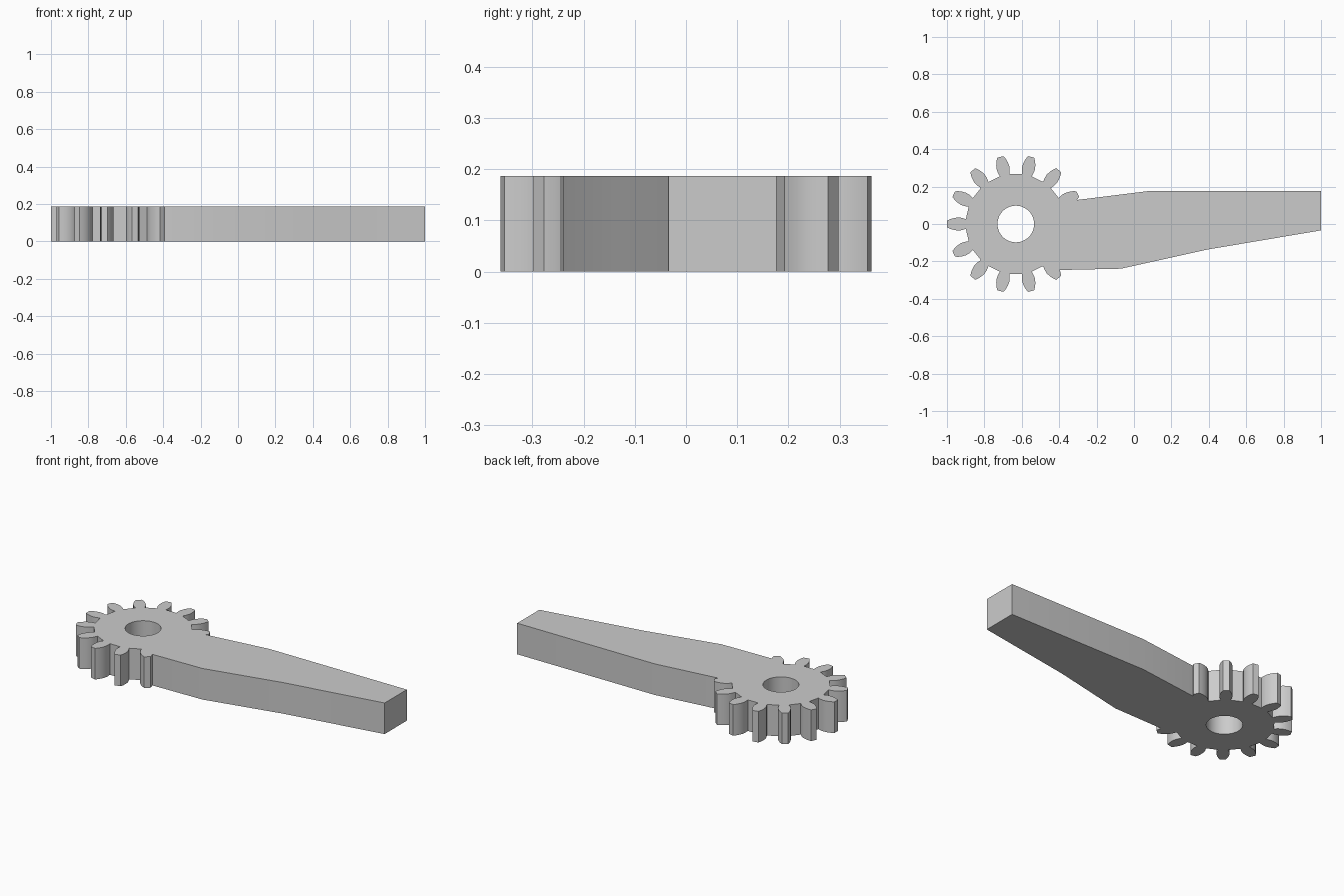
import bpy, bmesh, math

cube = bpy.data.objects.get("Cube")
if cube:
    bpy.data.objects.remove(cube, do_unlink=True)

TEETH = 14
CENTRE_X = -0.632
HEIGHT = 0.187
HOLE_RADIUS = 0.098

# Half tooth profile, root to tip: (radius, half width)
FLANK = [(0.267, 0.026), (0.29, 0.033), (0.31, 0.035),
         (0.33, 0.032), (0.35, 0.026), (0.368, 0.017)]

# Arm edge, from the lower tooth round the tip to the upper tooth
ARM = [(-0.398, -0.246), (-0.07, -0.239), (0.39, -0.137),
       (1.0, -0.034), (1.0, 0.177), (0.085, 0.177)]


def tooth_point(angle, radius, offset):
    c, s = math.cos(angle), math.sin(angle)
    return (CENTRE_X + radius * c - offset * s, radius * s + offset * c)


def lever_outline():
    points = []
    first, last = 1, TEETH - 2
    for k in range(first, last + 1):
        angle = math.tau * k / TEETH
        # The arm swallows the lower flanks of the two end teeth
        rising = FLANK[4:] if k == first else FLANK
        falling = FLANK[4:] if k == last else FLANK
        points += [tooth_point(angle, r, -w) for r, w in rising]
        points += [tooth_point(angle, r, w) for r, w in reversed(falling)]
    return points + ARM


def add_loop(bm, points):
    verts = [bm.verts.new((x, y, 0)) for x, y in points]
    return [bm.edges.new((v, verts[(i + 1) % len(verts)]))
            for i, v in enumerate(verts)]


# Gear and arm as one plate with a shaft hole
bm = bmesh.new()
hole = [(CENTRE_X + HOLE_RADIUS * math.cos(math.tau * i / 48),
         HOLE_RADIUS * math.sin(math.tau * i / 48)) for i in range(48)]
edges = add_loop(bm, lever_outline()) + add_loop(bm, hole)
bmesh.ops.triangle_fill(bm, edges=edges, use_beauty=True, normal=(0, 0, 1))
result = bmesh.ops.extrude_face_region(bm, geom=bm.faces[:], use_keep_orig=True)
top = [g for g in result["geom"] if isinstance(g, bmesh.types.BMVert)]
bmesh.ops.translate(bm, verts=top, vec=(0, 0, HEIGHT))
bmesh.ops.recalc_face_normals(bm, faces=bm.faces[:])
mesh = bpy.data.meshes.new("gear_lever")
bm.to_mesh(mesh)
bm.free()

lever = bpy.data.objects.new("gear_lever", mesh)
bpy.context.collection.objects.link(lever)

# Plain grey finish
grey = bpy.data.materials.new("light_grey")
grey.use_nodes = True
colour = (0.6, 0.6, 0.6, 1)
grey.diffuse_color = colour
grey.node_tree.nodes["Principled BSDF"].inputs["Base Color"].default_value = colour
mesh.materials.append(grey)

bpy.ops.object.select_all(action="DESELECT")
lever.select_set(True)
bpy.context.view_layer.objects.active = lever
bpy.ops.object.shade_smooth_by_angle(angle=math.radians(30))
